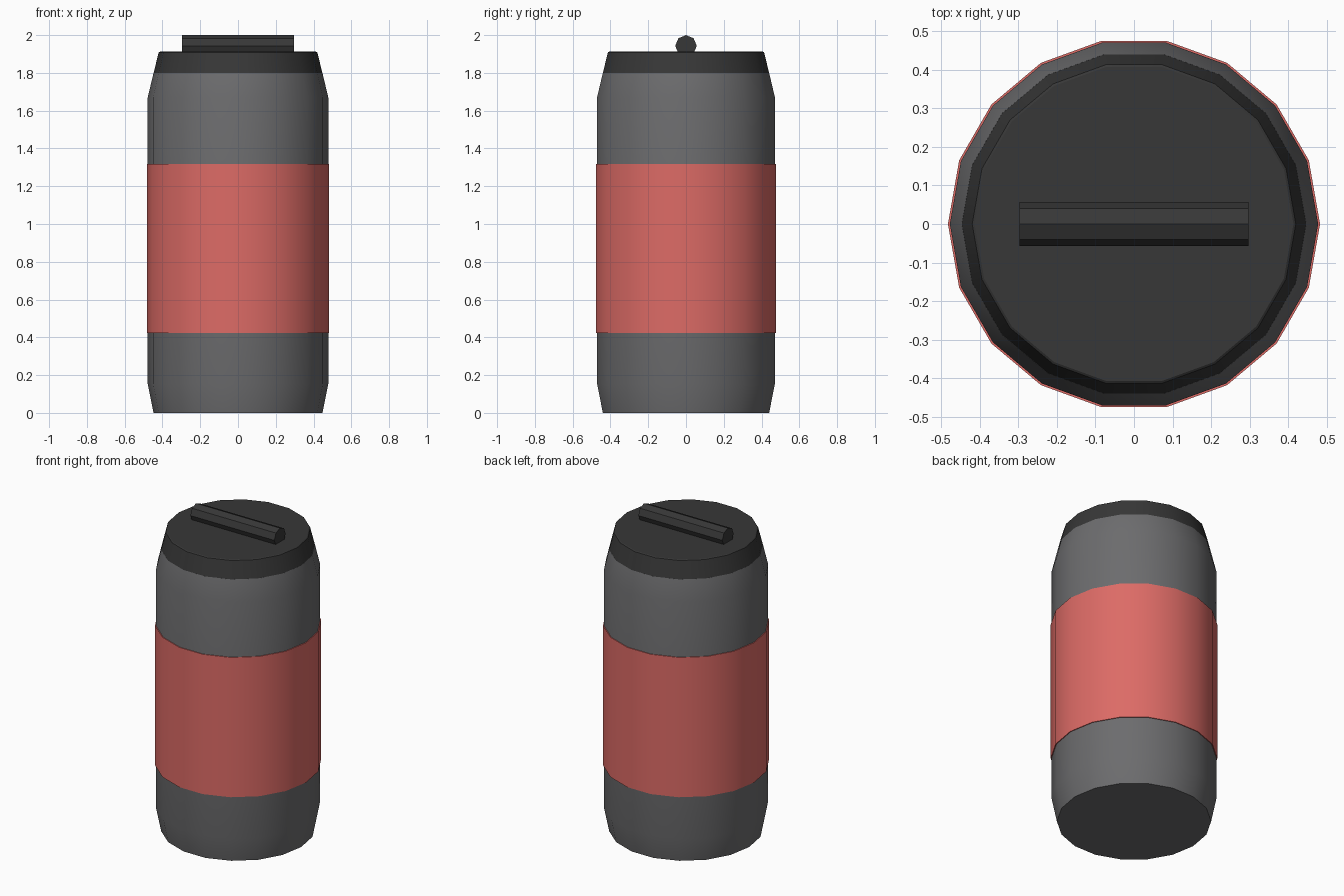
import bpy, bmesh, math

if "Cube" in bpy.data.objects:
    bpy.data.objects.remove(bpy.data.objects["Cube"])

SIDES = 18


def material(name, rgb):
    m = bpy.data.materials.new(name)
    m.diffuse_color = (*rgb, 1)
    m.use_nodes = True
    m.node_tree.nodes["Principled BSDF"].inputs["Base Color"].default_value = m.diffuse_color
    return m


grey = material("mid grey", (0.15, 0.15, 0.155))
dark = material("charcoal", (0.038, 0.038, 0.038))
red = material("coral red", (0.72, 0.147, 0.133))


def make(name, profile, mat, sides=SIDES, cap=True):
    """Lathe a (radius, z) profile around z, optionally capping both ends."""
    bm = bmesh.new()
    rings = [[bm.verts.new((r * math.cos(2 * math.pi * i / sides),
                            r * math.sin(2 * math.pi * i / sides), z))
              for i in range(sides)] for r, z in profile]
    for a, b in zip(rings, rings[1:]):
        for i in range(sides):
            j = (i + 1) % sides
            bm.faces.new((a[i], a[j], b[j], b[i]))
    if cap:
        bm.faces.new(rings[0][::-1])
        bm.faces.new(rings[-1])
    mesh = bpy.data.meshes.new(name)
    bm.to_mesh(mesh)
    bm.free()
    mesh.materials.append(mat)
    ob = bpy.data.objects.new(name, mesh)
    bpy.context.collection.objects.link(ob)
    bpy.ops.object.select_all(action='DESELECT')
    ob.select_set(True)
    bpy.context.view_layer.objects.active = ob
    bpy.ops.object.shade_smooth_by_angle(angle=math.radians(30))
    return ob


# Flask body with tapered foot and shoulder
make("body", [(0.447, 0), (0.478, 0.155), (0.478, 1.67), (0.447, 1.80)], grey)

# Grip sleeve with narrow rims turning in to the body
make("sleeve", [(0.477, 0.423), (0.483, 0.423), (0.483, 1.317), (0.477, 1.317)],
     red, cap=False)

# Tapered lid with a tiny chamfer at the top edge
make("lid", [(0.448, 1.795), (0.420, 1.908), (0.414, 1.912)], dark)

# Bar handle lying across the lid
handle = make("handle", [(0.057, -0.297), (0.057, 0.297)], dark, sides=8)
handle.rotation_euler = (0, math.pi / 2, 0)
handle.location = (0, 0, 1.943)
